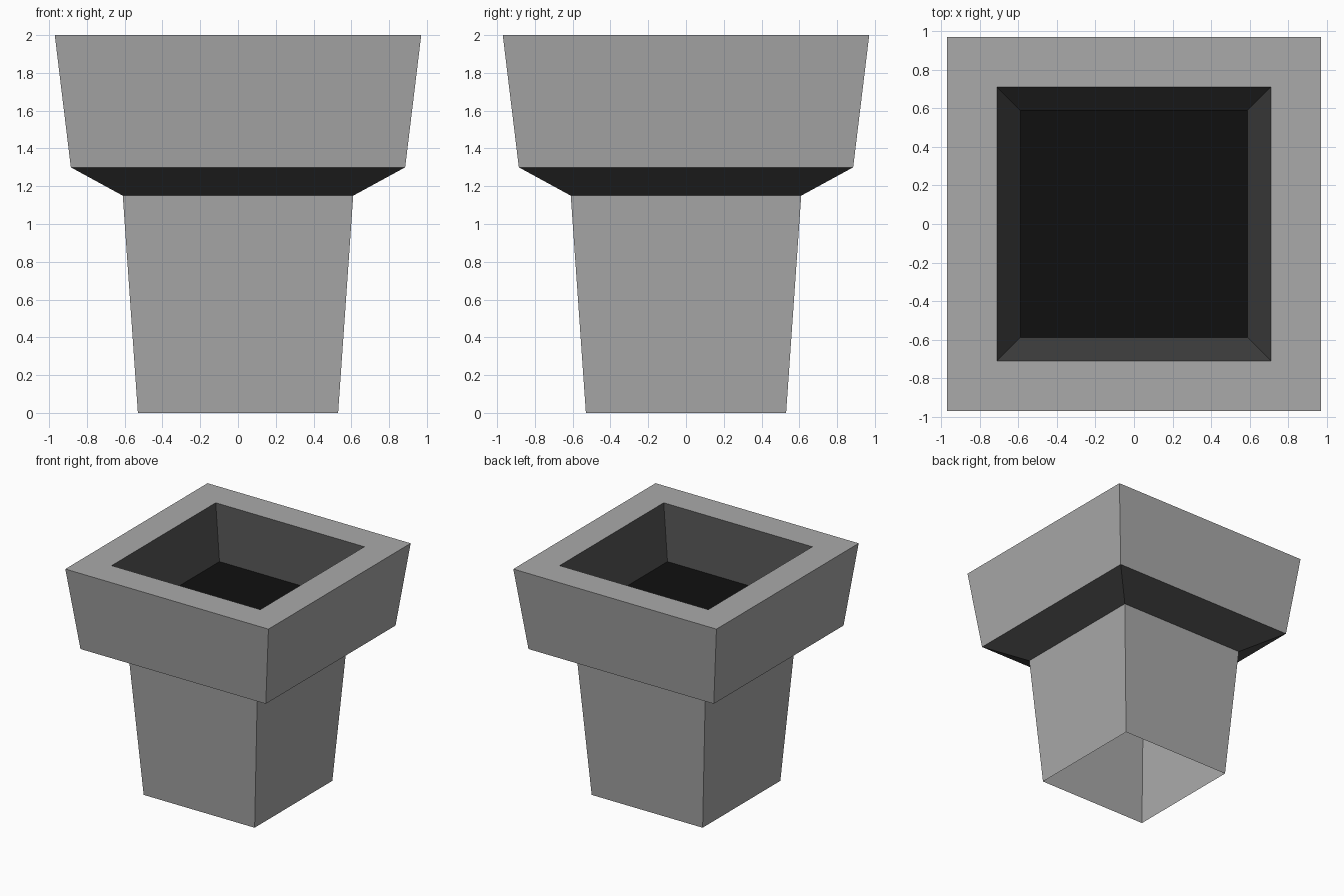
import bpy

if "Cube" in bpy.data.objects:
    bpy.data.objects.remove(bpy.data.objects["Cube"])


def material(name, value):
    mat = bpy.data.materials.new(name)
    mat.diffuse_color = (value, value, value, 1.0)
    mat.use_nodes = True
    mat.node_tree.nodes["Principled BSDF"].inputs["Base Color"].default_value = mat.diffuse_color
    return mat


grey = material("stone grey", 0.40)
dark = material("dark grey", 0.07)
black = material("near black", 0.005)


def square_shell(name, profile, mat, cap=False):
    """Sweep (half width, height) points round a square; flat, open sheet.
    Profiles run upwards on the outside and then down the inside."""
    verts, faces = [], []
    for r, z in profile:
        verts += [(-r, -r, z), (r, -r, z), (r, r, z), (-r, r, z)]
    for k in range(len(profile) - 1):
        a, b = 4 * k, 4 * k + 4
        for i in range(4):
            j = (i + 1) % 4
            faces.append((a + i, a + j, b + j, b + i))
    if cap:
        faces = [tuple(range(4))]
    mesh = bpy.data.meshes.new(name)
    mesh.from_pydata(verts, [], faces)
    mesh.materials.append(mat)
    obj = bpy.data.objects.new(name, mesh)
    bpy.context.collection.objects.link(obj)
    return obj


# Tapered lower body, open underneath
square_shell("lower_body", [(0.53, 0.0), (0.61, 1.15)], grey)
# Dark sloping underside of the collar
square_shell("collar_underside", [(0.61, 1.15), (0.885, 1.30)], dark)
# Flared collar with flat top rim
square_shell("collar", [(0.885, 1.30), (0.97, 2.0), (0.71, 2.0)], grey)
# Sunken opening
square_shell("inner_wall", [(0.71, 2.0), (0.59, 1.57)], dark)
square_shell("inner_floor", [(0.59, 1.57)], black, cap=True)
